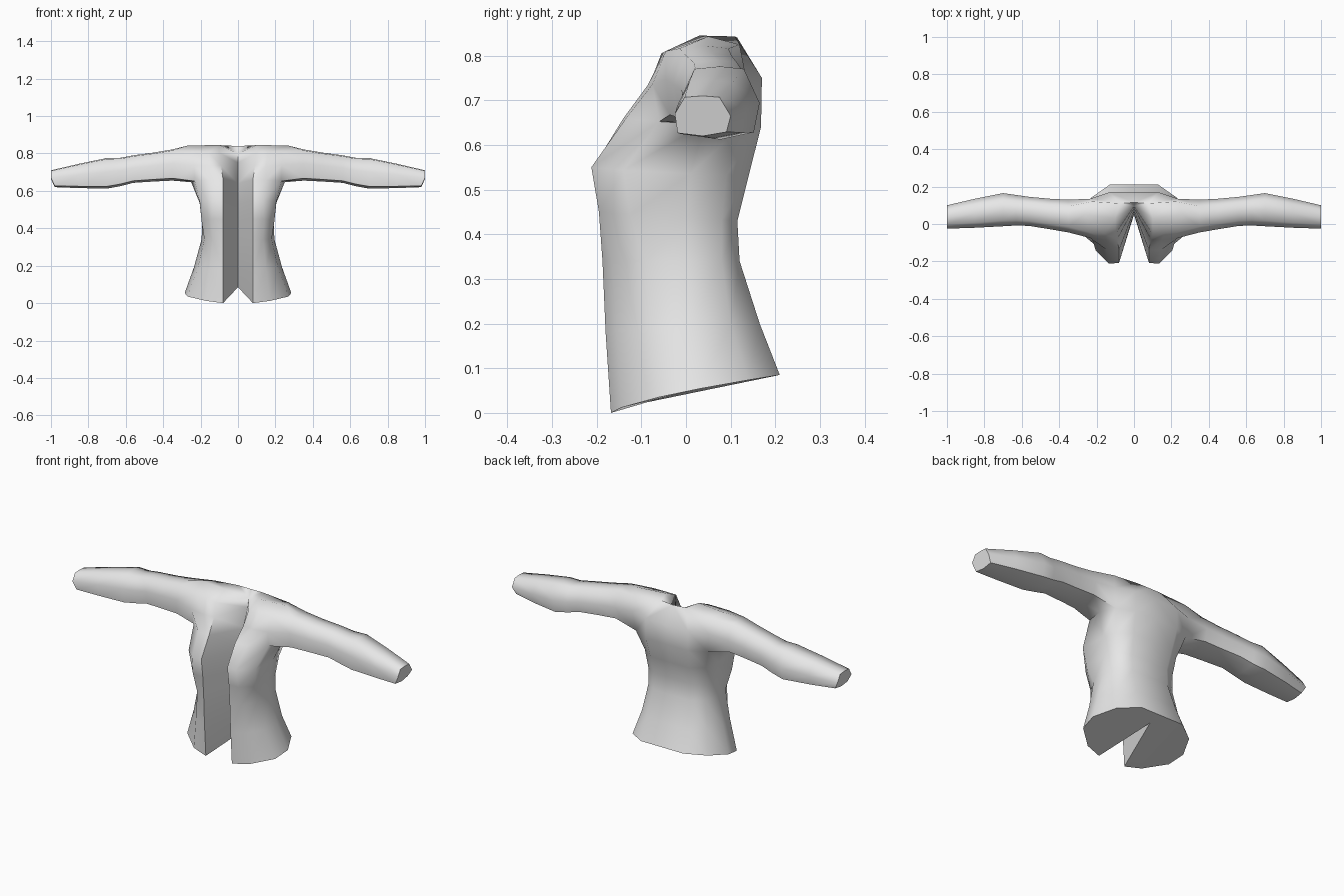
import bpy, bmesh, math

if "Cube" in bpy.data.objects:
    bpy.data.objects.remove(bpy.data.objects["Cube"])

# Torso cross-sections (right half): z at front, z at back, inner notch y, then
# (x, y) of front edge, bust, side front, side, side back, back
SECTIONS = [
    (0.00, 0.085, 0.12, (.08, -.168), (.17, -.145), (.27, -.06), (.285, .03), (.23, .14), (.13, .21)),
    (0.18, 0.20, 0.07, (.08, -.18), (.15, -.155), (.215, -.08), (.235, .01), (.20, .10), (.12, .165)),
    (0.34, 0.34, 0.05, (.08, -.187), (.135, -.165), (.18, -.09), (.195, 0), (.175, .08), (.11, .12)),
    (0.45, 0.43, 0.05, (.08, -.195), (.14, -.195), (.195, -.125), (.19, 0), (.175, .08), (.11, .115)),
    (0.55, 0.53, 0.06, (.08, -.208), (.135, -.212), (.205, -.14), (.205, .01), (.19, .09), (.12, .14)),
    (0.66, 0.64, 0.07, (.08, -.14), (.15, -.135), (.23, -.06), (.25, .04), (.22, .125), (.13, .168)),
    (0.735, 0.75, 0.085, (.09, -.082), (.15, -.085), (.235, -.075), (.25, .04), (.235, .135), (.13, .17)),
]
# Shoulder line, starting at the inner notch and ending at the centre back
SHOULDER = [(0, .095, .80), (.10, -.055, .805), (.16, -.05, .808), (.235, -.045, .81),
            (.265, .05, .843), (.225, .12, .825), (.075, .11, .843), (0, .115, .84)]
# Sleeve rings: x, front y, back y, bottom z, top z
SLEEVE = [(.35, -.045, .13, .655, .822), (.45, -.028, .135, .65, .805),
          (.56, -.01, .145, .643, .79), (.63, -.008, .155, .625, .777),
          (.70, -.012, .165, .612, .776), (.85, -.02, .135, .615, .745),
          (1.0, -.025, .10, .62, .71)]


def torso_ring(row):
    zf, zb, notch, *pts = row
    y0, y1 = pts[0][1], pts[-1][1]
    ring = [(0, notch, zb)]
    for x, y in pts:
        t = min(1, max(0, (y - y0) / (y1 - y0)))
        ring.append((x, y, zf + (zb - zf) * t ** 0.7))
    return ring + [(0, y1, zb)]


def sleeve_ring(x, yf, yb, z0, z1):
    # Rounded box outline, starting at the lower front
    ym, zm, dy, dz = (yf + yb) / 2, (z0 + z1) / 2, (yb - yf) / 2, (z1 - z0) / 2
    shape = [(-.9, -.85), (0, -1), (.85, -.8), (1, 0), (.6, .93), (0, 1), (-.65, .93), (-1, .1)]
    cuff = -.02 if x == 1 else 0
    return [(x + cuff * (b < -.5), ym + a * dy, zm + b * dz) for a, b in shape]


bm = bmesh.new()
rings = [[bm.verts.new(p) for p in torso_ring(r)] for r in SECTIONS]
rings.append([bm.verts.new(p) for p in SHOULDER])

# Torso skin, leaving an armhole
for i in range(len(rings) - 1):
    for j in range(7):
        if i >= 5 and j in (3, 4):
            continue
        a, b = rings[i], rings[i + 1]
        bm.faces.new((a[j], a[j + 1], b[j + 1], b[j]))

# Hem underside
bm.faces.new(rings[0][::-1])

# Shoulder top and collar
c = rings[7]
s = bm.verts.new((.10, .03, .845))
for f in ((c[1], c[2], s), (c[2], c[3], c[4], s), (s, c[4], c[5], c[6]),
          (c[0], c[1], s), (c[0], s, c[6]), (c[0], c[6], c[7])):
    bm.faces.new(f)

# Sleeve grown out of the armhole
u, m = rings[5], rings[6]
loop = [u[3], u[4], u[5], m[5], c[5], c[4], c[3], m[3]]
for spec in SLEEVE:
    nxt = [bm.verts.new(p) for p in sleeve_ring(*spec)]
    for k in range(8):
        n = (k + 1) % 8
        bm.faces.new((loop[k], loop[n], nxt[n], nxt[k]))
    loop = nxt
bm.faces.new(loop)

# Other half
bmesh.ops.delete(bm, geom=[v for v in bm.verts if not v.link_faces], context='VERTS')
bmesh.ops.mirror(bm, geom=bm.verts[:] + bm.edges[:] + bm.faces[:], axis='X', merge_dist=0.001)
bmesh.ops.remove_doubles(bm, verts=bm.verts[:], dist=0.0005)
bmesh.ops.recalc_face_normals(bm, faces=bm.faces[:])

mesh = bpy.data.meshes.new("jacket")
bm.to_mesh(mesh)
bm.free()
jacket = bpy.data.objects.new("jacket", mesh)
bpy.context.collection.objects.link(jacket)

cloth = bpy.data.materials.new("grey_cloth")
cloth.diffuse_color = (0.8, 0.8, 0.8, 1)
cloth.use_nodes = True
cloth.node_tree.nodes["Principled BSDF"].inputs["Base Color"].default_value = cloth.diffuse_color
mesh.materials.append(cloth)

bpy.context.view_layer.objects.active = jacket
jacket.select_set(True)
bpy.ops.object.shade_smooth_by_angle(angle=math.radians(60))
